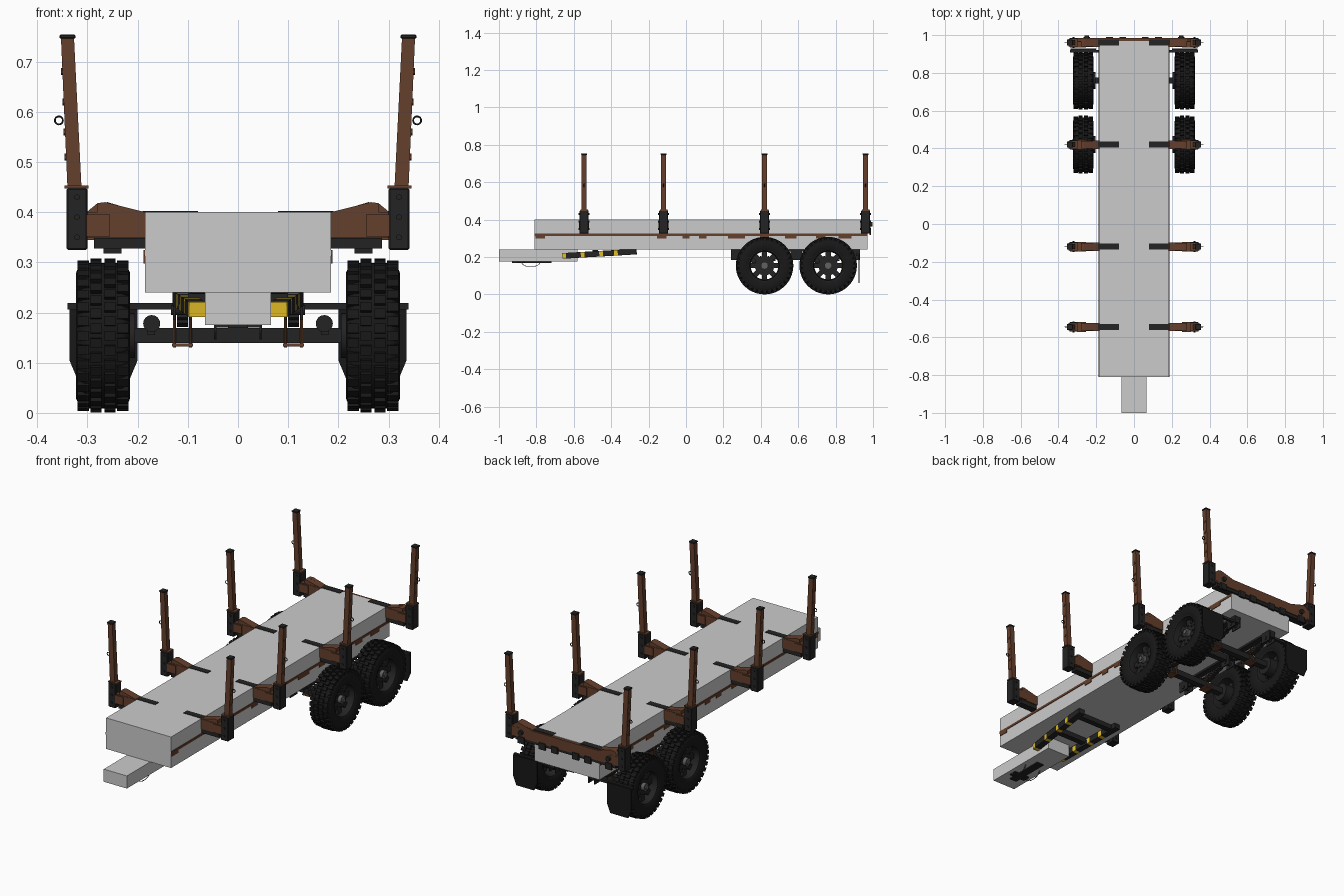
import bpy, bmesh, math
from mathutils import Vector, Matrix

if "Cube" in bpy.data.objects:
    bpy.data.objects.remove(bpy.data.objects["Cube"])


def material(name, rgb):
    m = bpy.data.materials.new(name)
    m.use_nodes = True
    m.diffuse_color = (*rgb, 1)
    m.node_tree.nodes["Principled BSDF"].inputs["Base Color"].default_value = (*rgb, 1)
    return m


GREY = material("light grey", (0.6, 0.6, 0.6))
BROWN = material("rust brown", (0.13, 0.05, 0.025))
BLACK = material("frame black", (0.017, 0.017, 0.017))
RUBBER = material("rubber", (0.009, 0.009, 0.009))
STEEL = material("hub steel", (0.12, 0.12, 0.125))
YELLOW = material("marker yellow", (0.75, 0.5, 0.02))


def finish(name, bm, mats, mirror=True, smooth=False):
    """Turn a bmesh into an object, mirrored across x when it is a side part."""
    bmesh.ops.recalc_face_normals(bm, faces=bm.faces)
    me = bpy.data.meshes.new(name)
    bm.to_mesh(me)
    bm.free()
    for m in mats if isinstance(mats, list) else [mats]:
        me.materials.append(m)
    ob = bpy.data.objects.new(name, me)
    bpy.context.collection.objects.link(ob)
    if mirror:
        ob.modifiers.new("Mirror", 'MIRROR').use_mirror_merge = False
    if smooth:
        bpy.context.view_layer.objects.active = ob
        ob.select_set(True)
        bpy.ops.object.shade_smooth_by_angle(angle=math.radians(35))
        ob.select_set(False)
    return ob


def add_box(bm, x, y, z, rot=Matrix()):
    size = Vector((x[1] - x[0], y[1] - y[0], z[1] - z[0]))
    mid = Vector((x[0] + x[1], y[0] + y[1], z[0] + z[1])) / 2
    bmesh.ops.create_cube(bm, size=1, matrix=rot @ Matrix.Translation(mid) @ Matrix.Diagonal(size.to_4d()))


def add_prism(bm, pts, y0, y1):
    """Extrude an x-z outline along y."""
    f = bm.faces.new([bm.verts.new((x, y0, z)) for x, z in pts])
    new = bmesh.ops.extrude_face_region(bm, geom=[f])["geom"]
    bmesh.ops.translate(bm, vec=(0, y1 - y0, 0), verts=[v for v in new if isinstance(v, bmesh.types.BMVert)])


def add_rod(bm, a, b, r, n=16):
    a, b = Vector(a), Vector(b)
    d = b - a
    m = Matrix.Translation((a + b) / 2) @ d.to_track_quat('Z', 'Y').to_matrix().to_4x4()
    bmesh.ops.create_cone(bm, cap_ends=True, segments=n, radius1=r, radius2=r, depth=d.length, matrix=m)


def add_lathe(bm, pts, centre, n=48):
    """Spin a closed x-radius outline around the x axis."""
    c = Vector(centre)
    rings = [[bm.verts.new(c + Vector((x, r * math.cos(t), r * math.sin(t)))) for x, r in pts]
             for t in (2 * math.pi * i / n for i in range(n))]
    for i in range(n):
        a, b = rings[i], rings[(i + 1) % n]
        for j in range(len(pts)):
            k = (j + 1) % len(pts)
            bm.faces.new((a[j], a[k], b[k], b[j]))


def add_ring(bm, centre, radius, r, squash=1, axis='Y', n=20):
    """A small loop: torus lying in the plane across the given axis."""
    base = bmesh.new()
    add_lathe(base, [(r * math.cos(t), radius + r * math.sin(t)) for t in (math.pi * k / 3 for k in range(6))], (0, 0, 0), n)
    m = Matrix.Translation(centre) @ Matrix.Diagonal((1, 1, squash, 1))
    if axis == 'Y':
        m = m @ Matrix.Rotation(math.pi / 2, 4, 'Z')
    base.transform(m)
    me = bpy.data.meshes.new("tmp")
    base.to_mesh(me)
    base.free()
    bm.from_mesh(me)
    bpy.data.meshes.remove(me)


def box(name, x, y, z, mat, mirror=True):
    bm = bmesh.new()
    add_box(bm, x, y, z)
    return finish(name, bm, mat, mirror)


# Main body and tongue
box("deck_body", (-.185, .185), (-.81, .97), (.24, .40), GREY, False)
box("tongue", (-.066, .066), (-1, -.58), (.175, .24), GREY, False)

# Side rails with hanging tabs
bm = bmesh.new()
add_box(bm, (.184, .188), (-.81, .97), (.313, .325))
for y, w in ((-.78, .05), (-.13, .05), (0, .04), (.09, .04), (.27, .09), (.42, .05), (.56, .06), (.72, .05), (.85, .07)):
    add_box(bm, (.184, .188), (y - w / 2, y + w / 2), (.298, .314))
finish("side_rail", bm, BROWN)

# Bolsters, sockets and stakes
for i, y in enumerate((-.545, -.12, .42, .96)):
    tag = f"_{i + 1}"
    bm = bmesh.new()
    add_box(bm, (.18, .302), (y - .022, y + .022), (.35, .40))
    add_prism(bm, [(.185, .40), (.28, .40), (.28, .418), (.265, .42)], y - .02, y + .02)
    add_box(bm, (.255, .302), (y - .026, y + .026), (.352, .395))
    finish("bolster_arm" + tag, bm, BROWN)

    bm = bmesh.new()
    add_box(bm, (.18, .287), (y - .018, y + .018), (.328, .349))
    add_box(bm, (.08, .19), (y - .016, y + .016), (.396, .402))
    finish("bolster_strap" + tag, bm, BLACK)

    bm = bmesh.new()
    add_box(bm, (.30, .342), (y - .025, y + .025), (.325, .448))
    bmesh.ops.bevel(bm, geom=bm.edges[:], offset=.003, segments=1, affect='EDGES')
    for z in (.35, .39, .43):
        for s in (-1, 1):
            add_rod(bm, (.321, y + s * .024, z), (.321, y + s * .029, z), .006, 6)
    finish("stake_socket" + tag, bm, BLACK)

    bm = bmesh.new()
    add_box(bm, (.298, .346), (y - .02, y + .02), (.447, .453))
    add_prism(bm, [(.312, .45), (.34, .45), (.353, .75), (.327, .75)], y - .013, y + .013)
    for z in (.51, .56, .62, .68):
        add_rod(bm, (.335, y, z), (.343 + (z - .45) * .043, y, z), .007, 6)
    finish("stake" + tag, bm, BROWN)

    bm = bmesh.new()
    add_box(bm, (.324, .356), (y - .016, y + .016), (.746, .754))
    bmesh.ops.bevel(bm, geom=bm.edges[:], offset=.002, segments=1, affect='EDGES')
    add_ring(bm, (.357, y, .583), .008, .002)
    finish("stake_cap_and_ring" + tag, bm, BLACK)

# Rear cross beam with its tie plates
bm = bmesh.new()
add_prism(bm, [(0, .345), (.302, .345), (.302, .40), (.28, .418), (.26, .42), (.185, .398), (0, .398)], .965, .985)
finish("rear_beam", bm, BROWN)
bm = bmesh.new()
for x in (.06, .13, .25):
    add_box(bm, (x - .018, x + .018), (.98, .99), (.318, .352))
add_box(bm, (.0, .285), (.95, .98), (.33, .347))
add_rod(bm, (.25, .98, .375), (.25, .998, .375), .012, 12)
finish("rear_beam_plates", bm, BLACK)

# Draw frame of striped diagonal bars under the front
bm = bmesh.new()
start, end = Vector((.082, -.66, .206)), Vector((.115, -.265, .229))
d = end - start
rot = Matrix.Translation(start) @ d.to_track_quat('Y', 'Z').to_matrix().to_4x4()
for k in range(20):
    n = len(bm.faces)
    add_box(bm, (-.016, .016), (d.length * k / 20, d.length * (k + 1) / 20), (-.015, .015), rot)
    bm.faces.ensure_lookup_table()
    for f in bm.faces[n:]:
        f.material_index = 1 if k in (0, 5, 10, 14) else 0
finish("draw_bar", bm, [BLACK, YELLOW])
box("draw_cross_bar", (-.1, .1), (-.5, -.47), (.212, .238), BLACK, False)
box("draw_rear_cross_bar", (-.11, .11), (-.32, -.29), (.215, .239), BLACK, False)

# Hitch plate and safety loops below the tongue
bm = bmesh.new()
add_box(bm, (-.045, .045), (-.9, -.86), (.17, .176))
add_box(bm, (-.02, .02), (-.93, -.72), (.169, .176))
finish("hitch_plate", bm, BLACK, False)
bm = bmesh.new()
add_ring(bm, (.045, -.83, .175), .05, .0025, .55, 'X', 28)
finish("safety_loop", bm, STEEL, smooth=True)

# Wheels
HUB_Z, X0, X1 = .154, .215, .323
for i, y in enumerate((.42, .76)):
    tag = ("_front", "_rear")[i]
    c = Vector((0, y, HUB_Z))
    bm = bmesh.new()
    half = [(.054, .10), (.054, .125), (.048, .138), (.036, .145)]
    mid = (X0 + X1) / 2
    outline = [(mid + .047, .084)] + [(mid + a, r) for a, r in half] + \
              [(mid - a, r) for a, r in reversed(half)] + [(mid - .047, .084)]
    add_lathe(bm, outline, c)
    for k in range(32):
        for row, (xa, xb) in enumerate(((.028, .051), (.003, .025), (-.025, -.003), (-.051, -.028))):
            ang = 2 * math.pi * (k + .5 * (row % 2)) / 32
            rot = Matrix.Translation(c) @ Matrix.Rotation(ang, 4, 'X')
            low, high = (.126, .150) if row in (0, 3) else (.14, .1535)
            add_box(bm, (mid + xa, mid + xb), (-.0095, .0095), (low, high), rot)
    finish("tyre" + tag, bm, RUBBER, smooth=True)

    bm = bmesh.new()
    add_lathe(bm, [(X0 + .006, .087), (X1 - .006, .087), (X1 - .008, .08), (mid, .074), (X0 + .008, .08)], c)
    add_rod(bm, c + Vector((.272, 0, 0)), c + Vector((.288, 0, 0)), .052, 32)
    for k in range(8):
        rot = Matrix.Translation(c) @ Matrix.Rotation(math.pi / 4 * k, 4, 'X')
        add_box(bm, (.272, .286), (-.014, .014), (.045, .08), rot)
        add_rod(bm, rot @ Vector((.286, 0, .04)), rot @ Vector((.293, 0, .04)), .005, 6)
    finish("rim" + tag, bm, BLACK, smooth=True)

    bm = bmesh.new()
    add_rod(bm, c + Vector((.28, 0, 0)), c + Vector((.306, 0, 0)), .02, 20)
    add_rod(bm, c + Vector((.3, 0, 0)), c + Vector((.312, 0, 0)), .012, 8)
    finish("hub" + tag, bm, STEEL, smooth=True)

    # Axle, brake drum, clamps and brake chamber
    box("axle" + tag, (-.215, .215), (y - .016, y + .016), (.139, .169), BLACK, False)
    bm = bmesh.new()
    add_rod(bm, c + Vector((.205, 0, 0)), c + Vector((.272, 0, 0)), .045, 28)
    add_rod(bm, (.172, y - .07, .178), (.172, y - .02, .178), .017)
    add_box(bm, (.165, .18), (y - .03, y), (.155, .178))
    finish("brake" + tag, bm, BLACK, smooth=True)
    bm = bmesh.new()
    for yy in (y - .021, y + .021):
        for x in (.095, .127):
            add_rod(bm, (x, yy, .13), (x, yy, .205), .003, 8)
    add_box(bm, (.09, .132), (y - .026, y + .026), (.132, .138))
    finish("spring_clamp" + tag, bm, BROWN)

    # Leaf spring stack, arched down at the axle
    bm = bmesh.new()
    for leaf in range(4):
        reach = .15 - leaf * .03
        for s in (-1, 1):
            rot = Matrix.Translation((0, y, .195 - leaf * .007)) @ Matrix.Rotation(s * .13, 4, 'X')
            add_box(bm, (.1, .122), (0, reach) if s > 0 else (-reach, 0), (-.003, .003), rot)
    finish("leaf_spring" + tag, bm, BLACK)

# Spring hangers and sub-frame
bm = bmesh.new()
for y in (.27, .59, .9):
    add_box(bm, (.092, .097), (y - .03, y + .03), (.185, .241))
    add_box(bm, (.125, .13), (y - .03, y + .03), (.185, .241))
    add_rod(bm, (.088, y, .205), (.134, y, .205), .01, 12)
add_box(bm, (.095, .127), (.24, .93), (.23, .242))
finish("spring_hanger", bm, BLACK)
box("sub_frame_cross_bar", (-.1, .1), (.575, .605), (.21, .24), BLACK, False)

# Mud flaps and their brackets
bm = bmesh.new()
add_prism(bm, [(.2, .215), (.336, .215), (.336, .105), (.318, .062), (.218, .062), (.2, .105)], .922, .928)
finish("mud_flap", bm, RUBBER)
bm = bmesh.new()
add_box(bm, (.1, .34), (.908, .922), (.206, .219))
add_box(bm, (.1, .125), (.9, .93), (.206, .241))
finish("mud_flap_bracket", bm, BLACK)
